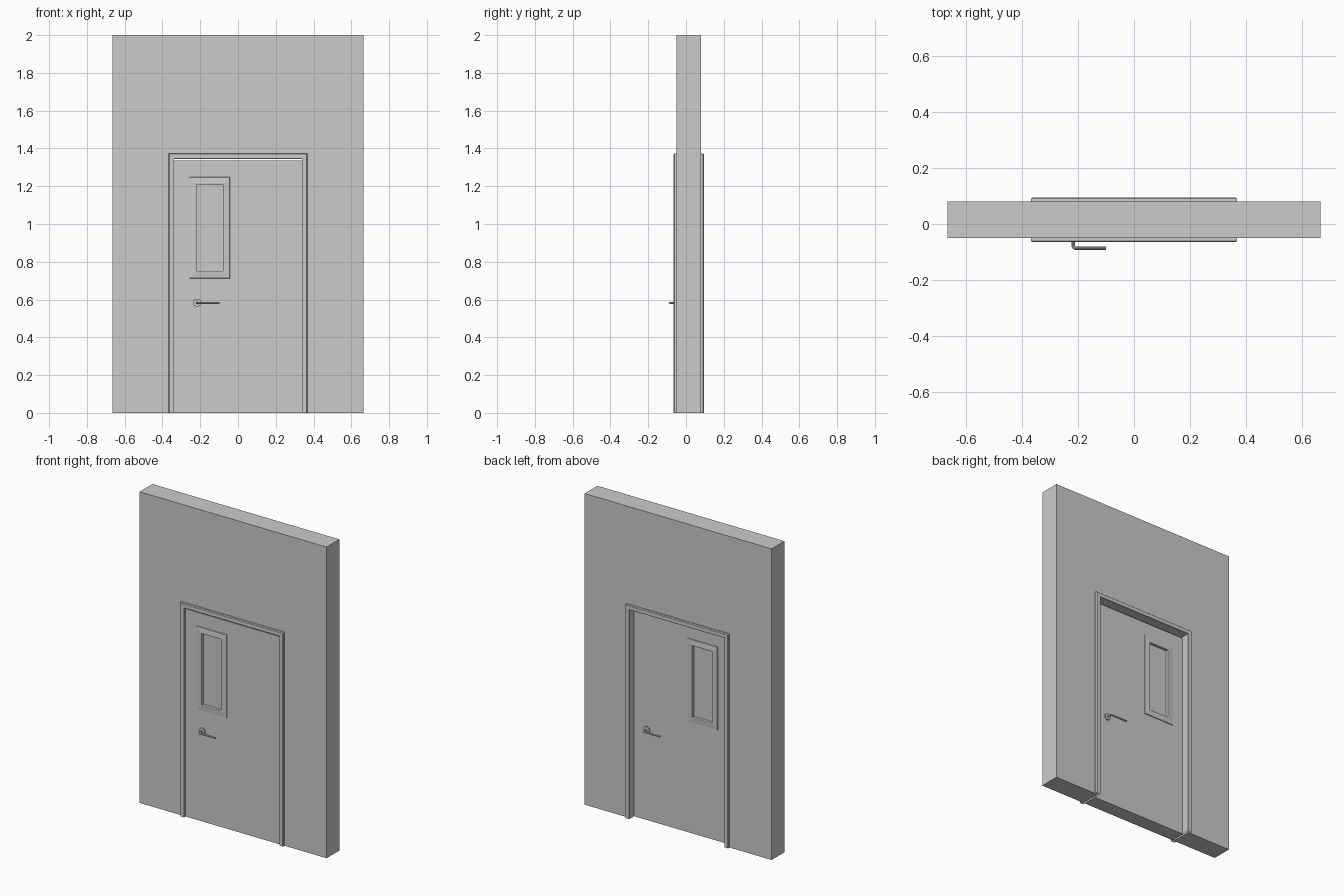
import bpy, bmesh, math
from mathutils import Vector

if "Cube" in bpy.data.objects:
    bpy.data.objects.remove(bpy.data.objects["Cube"])

FRONT, BACK = -0.05, 0.045      # door leaf faces


def finish(bm, name):
    bmesh.ops.recalc_face_normals(bm, faces=bm.faces)
    me = bpy.data.meshes.new(name)
    bm.to_mesh(me)
    bm.free()
    ob = bpy.data.objects.new(name, me)
    bpy.context.collection.objects.link(ob)
    return ob


def box(name, x0, x1, y0, y1, z0, z1):
    bm = bmesh.new()
    bmesh.ops.create_cube(bm, size=1)
    for v in bm.verts:
        v.co = Vector(((x0 + x1) / 2 + v.co.x * (x1 - x0),
                       (y0 + y1) / 2 + v.co.y * (y1 - y0),
                       (z0 + z1) / 2 + v.co.z * (z1 - z0)))
    return finish(bm, name)


def sweep(name, x0, x1, z0, z1, profile, closed):
    """Run a mitred (outward offset, y) profile around a rectangle; open = no bottom side."""
    bm = bmesh.new()
    rows = []
    for o, y in profile:
        zb = z0 - o if closed else z0
        pts = [(x0 - o, zb), (x0 - o, z1 + o), (x1 + o, z1 + o), (x1 + o, zb)]
        rows.append([bm.verts.new((x, y, z)) for x, z in pts])
    for a, b in zip(rows, rows[1:]):
        for i in range(4 if closed else 3):
            j = (i + 1) % 4
            bm.faces.new((a[i], a[j], b[j], b[i]))
    return finish(bm, name)


# Wall with door opening
bm = bmesh.new()
outline = [(-0.665, 0), (-0.35, 0), (-0.35, 1.357), (0.35, 1.357),
           (0.35, 0), (0.665, 0), (0.665, 2), (-0.665, 2)]
face = bm.faces.new([bm.verts.new((x, -0.05, z)) for x, z in outline])
ext = bmesh.ops.extrude_face_region(bm, geom=[face])
for v in ext["geom"]:
    if isinstance(v, bmesh.types.BMVert):
        v.co.y = 0.08
finish(bm, "wall")

# Pressed door frame wrapping through the wall
sweep("door_frame", -0.338, 0.338, 0, 1.345,
      [(0.029, -0.05), (0.029, -0.060), (0.025, -0.065), (0.002, -0.065), (0, -0.063),
       (0, 0.093), (0.002, 0.095), (0.025, 0.095), (0.029, 0.090), (0.029, 0.08)], False)

# Door leaf with window opening
W = (-0.22, -0.08, 0.75, 1.21)
door = box("door_leaf", -0.338, 0.338, FRONT, BACK, 0, 1.335)
cutter = box("window_cutter", W[0], W[1], -0.2, 0.2, W[2], W[3])
mod = door.modifiers.new("window", 'BOOLEAN')
mod.object = cutter
mod.solver = 'EXACT'
bpy.context.view_layer.objects.active = door
bpy.ops.object.modifier_apply(modifier=mod.name)
bpy.data.objects.remove(cutter)

# Window glass and the raised trims
box("window_glass", W[0], W[1], FRONT + 0.012, BACK - 0.012, W[2], W[3])
for side, y, d in (("front", FRONT, -1), ("back", BACK, 1)):
    sweep("window_trim_" + side, *W,
          [(0.038, y), (0.036, y + d * 0.004), (0.004, y + d * 0.007),
           (0, y + d * 0.006), (0, y)], True)


# Lever handles, one per face
def handle(side, x, y, dy, dx):
    z = 0.582
    bpy.ops.mesh.primitive_cylinder_add(vertices=32, radius=0.021, depth=0.008,
                                        location=(x, y + dy * 0.004, z),
                                        rotation=(math.pi / 2, 0, 0))
    rose = bpy.context.object
    rose.name = "handle_rose_" + side
    bpy.ops.object.shade_smooth_by_angle()
    cu = bpy.data.curves.new("handle_lever_" + side, 'CURVE')
    cu.dimensions = '3D'
    cu.bevel_depth = 0.006
    cu.bevel_resolution = 3
    cu.use_fill_caps = True
    path = [(0, 0), (0, 0.028), (0.002, 0.033), (0.008, 0.036), (0.118, 0.036)]
    sp = cu.splines.new('POLY')
    sp.points.add(len(path) - 1)
    for p, (a, b) in zip(sp.points, path):
        p.co = (x + dx * a, y + dy * b, z, 1)
    ob = bpy.data.objects.new("handle_lever_" + side, cu)
    bpy.context.collection.objects.link(ob)
    bpy.ops.object.select_all(action='DESELECT')
    ob.select_set(True)
    bpy.context.view_layer.objects.active = ob
    bpy.ops.object.convert(target='MESH')
    bpy.ops.object.shade_smooth_by_angle()


handle("front", -0.217, FRONT, -1, 1)
handle("back", 0.245, BACK, 1, -1)
